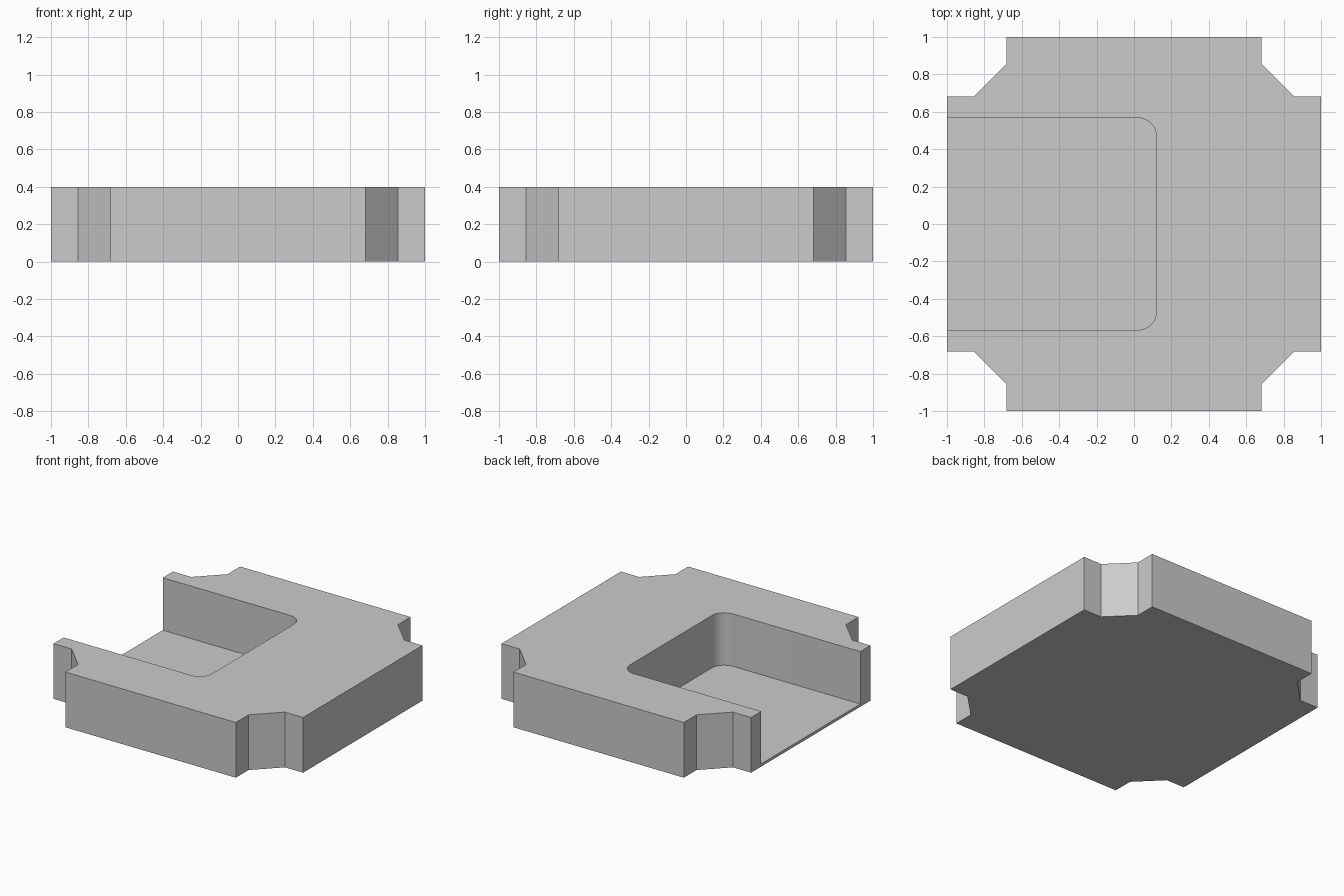
import bpy
import bmesh
from math import cos, sin, pi

cube = bpy.data.objects.get("Cube")
if cube:
    bpy.data.objects.remove(cube, do_unlink=True)

HEIGHT = 0.4
FLOOR = 0.02
ARM = 0.683      # half width of each straight side
NOTCH = 0.855    # where the corner notch turns diagonal
POCKET_X, POCKET_Y, RADIUS = 0.12, 0.567, 0.1

grey = bpy.data.materials.new("light_grey")
grey.use_nodes = True
colour = (0.6, 0.6, 0.6, 1)
grey.diffuse_color = colour
grey.node_tree.nodes["Principled BSDF"].inputs["Base Color"].default_value = colour


def prism(name, outline, bottom, top):
    """Extrude a counter-clockwise outline from bottom to top."""
    bm = bmesh.new()
    face = bm.faces.new([bm.verts.new((x, y, bottom)) for x, y in outline])
    result = bmesh.ops.extrude_face_region(bm, geom=[face])
    raised = [v for v in result["geom"] if isinstance(v, bmesh.types.BMVert)]
    bmesh.ops.translate(bm, verts=raised, vec=(0, 0, top - bottom))
    bmesh.ops.recalc_face_normals(bm, faces=bm.faces)
    mesh = bpy.data.meshes.new(name)
    bm.to_mesh(mesh)
    bm.free()
    mesh.materials.append(grey)
    obj = bpy.data.objects.new(name, mesh)
    bpy.context.collection.objects.link(obj)
    return obj


# Square block with a notched corner repeated by quarter turns
outline = []
corner = [(1, ARM), (NOTCH, ARM), (ARM, NOTCH), (ARM, 1)]
for turn in range(4):
    outline += corner
    corner = [(-y, x) for x, y in corner]
block = prism("notched_block", outline, 0, HEIGHT)

# Pocket open on the -x side, with two rounded inner corners
arc = [(POCKET_X - RADIUS + RADIUS * cos(a), POCKET_Y - RADIUS + RADIUS * sin(a))
       for a in (i * pi / 24 for i in range(13))]
pocket = [(-1.2, -POCKET_Y)] + [(x, -y) for x, y in reversed(arc)] + arc + [(-1.2, POCKET_Y)]
cutter = prism("pocket_cutter", pocket, FLOOR, HEIGHT + 0.2)
cutter.hide_render = True

cut = block.modifiers.new("pocket", "BOOLEAN")
cut.operation = "DIFFERENCE"
cut.solver = "EXACT"
cut.object = cutter

bpy.ops.object.select_all(action="DESELECT")
block.select_set(True)
bpy.context.view_layer.objects.active = block
bpy.ops.object.modifier_apply(modifier=cut.name)
bpy.data.objects.remove(cutter, do_unlink=True)
bpy.ops.object.shade_smooth_by_angle(angle=pi / 6)
